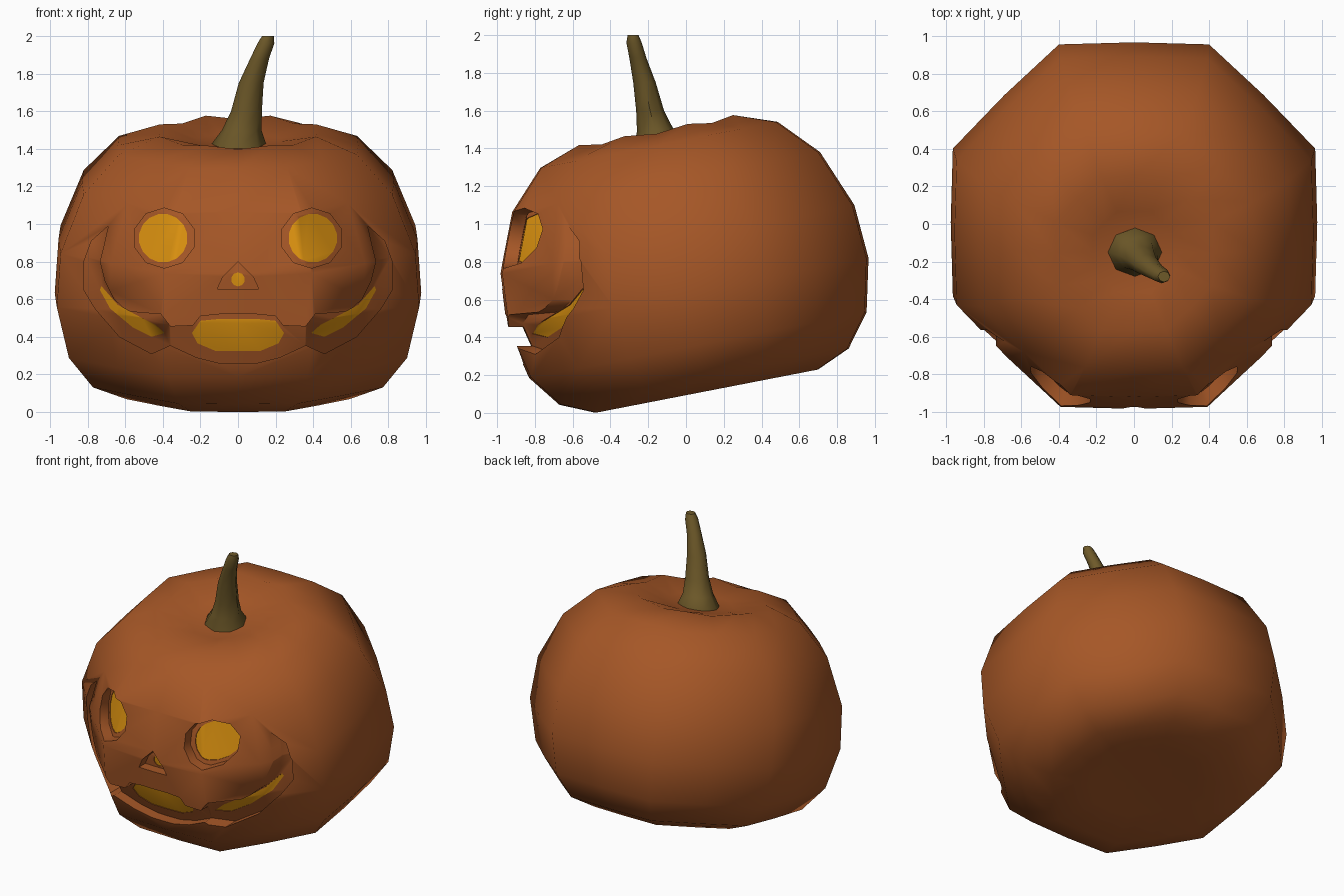
import bpy, bmesh, math
from mathutils import Matrix, Vector

if "Cube" in bpy.data.objects:
    bpy.data.objects.remove(bpy.data.objects["Cube"])


def material(name, rgb):
    m = bpy.data.materials.new(name)
    m.diffuse_color = (*rgb, 1)
    m.use_nodes = True
    m.node_tree.nodes["Principled BSDF"].inputs["Base Color"].default_value = m.diffuse_color
    return m


ORANGE = material("pumpkin orange", (0.38, 0.095, 0.02))
GLOW = material("glow yellow", (0.72, 0.29, 0.005))
STEM = material("stem olive", (0.155, 0.10, 0.022))
TILT = Matrix.Rotation(math.radians(11), 4, 'X')
# pumpkin profile (radius, height) from underside to stem dip
PROFILE = [(0.33, 0.10), (0.60, 0.092), (0.78, 0.17), (0.91, 0.34), (0.975, 0.62),
           (0.955, 0.91), (0.83, 1.22), (0.64, 1.42), (0.42, 1.48), (0.22, 1.44)]


def make_object(name, bm, mats):
    bmesh.ops.recalc_face_normals(bm, faces=bm.faces)
    me = bpy.data.meshes.new(name)
    bm.to_mesh(me)
    bm.free()
    for m in mats:
        me.materials.append(m)
    ob = bpy.data.objects.new(name, me)
    bpy.context.collection.objects.link(ob)
    return ob


def skin(bm, rings):
    for a, b in zip(rings, rings[1:]):
        n = len(a)
        for i in range(n):
            bm.faces.new((a[i], a[(i + 1) % n], b[(i + 1) % n], b[i]))


def pumpkin(name, k=1.0, index=0):
    """Eight-lobed tilted pumpkin, scaled by k about its middle."""
    bm = bmesh.new()

    def vert(x, y, z):
        return bm.verts.new(TILT @ Vector((x * k, y * k + 0.13, 0.75 + (z - 0.75) * k)))
    rings = []
    for r, z in PROFILE:
        ring = []
        for i in range(16):
            a = i * math.pi / 8
            rr = r * (1.07 if i % 2 else 1.0)
            lift = 0.02 if i % 2 and z > 1.45 else 0
            ring.append(vert(rr * math.cos(a), rr * math.sin(a), z + lift))
        rings.append(ring)
    # octagon corners sit on odd steps of a 16-step circle
    skin(bm, rings)
    for ring, z in ((rings[0], 0.12), (rings[-1], 1.41)):
        c = vert(0, 0, z)
        for i in range(16):
            bm.faces.new((ring[i], ring[(i + 1) % 16], c))
    for f in bm.faces:
        f.material_index = index
    return make_object(name, bm, (ORANGE, GLOW))


def prisms(name, outlines):
    """Bars along y from x,z outlines."""
    bm = bmesh.new()
    for pts in outlines:
        rings = [[bm.verts.new((x, y, z)) for x, z in pts] for y in (-1.3, -0.28)]
        skin(bm, rings)
        bm.faces.new(rings[0])
        bm.faces.new(rings[1])
    return make_object(name, bm, (ORANGE, GLOW))


def subtract(ob, cutter):
    m = ob.modifiers.new("cut", 'BOOLEAN')
    m.operation = 'DIFFERENCE'
    m.solver = 'EXACT'
    m.object = cutter
    bpy.context.view_layer.objects.active = ob
    bpy.ops.object.modifier_apply(modifier=m.name)
    bpy.data.objects.remove(cutter)


def flip(pts):
    return [(-x, z) for x, z in reversed(pts)]


def circle(cx, cz, r, n, rz=None):
    return [(cx + r * math.cos(2 * math.pi * (i + 0.5) / n),
             cz + (rz or r) * math.sin(2 * math.pi * (i + 0.5) / n)) for i in range(n)]


# carved openings
eye = circle(0.392, 0.925, 0.165, 10, 0.16)
nose = [(-0.11, 0.655), (0.11, 0.655), (0.08, 0.72), (0, 0.80), (-0.08, 0.72)]
half = [(0.10, 0.52), (0.20, 0.51), (0.24, 0.46), (0.36, 0.455), (0.41, 0.52), (0.59, 0.535),
        (0.66, 0.60), (0.71, 0.70), (0.735, 0.80), (0.715, 0.88), (0.69, 0.99), (0.78, 0.91),
        (0.82, 0.80), (0.82, 0.65), (0.76, 0.55), (0.63, 0.40), (0.46, 0.31), (0.36, 0.355),
        (0.22, 0.29), (0.09, 0.258)]
mouth = half + flip(half)
# glowing patches at the back of the openings
eye_glow = circle(0.398, 0.925, 0.13, 16)
nose_glow = circle(0, 0.705, 0.037, 10)
mid_half = [(0.10, 0.495), (0.20, 0.485), (0.245, 0.42), (0.215, 0.365), (0.12, 0.325)]
mid_glow = mid_half + flip(mid_half)
side_glow = [(0.39, 0.42), (0.46, 0.40), (0.56, 0.45), (0.68, 0.55), (0.735, 0.65),
             (0.727, 0.67), (0.64, 0.57), (0.52, 0.505), (0.44, 0.465)]

body = pumpkin("pumpkin_body")
holes = prisms("hole_cutter", [eye, flip(eye), nose, mouth])
subtract(holes, pumpkin("hole_core", 0.925))
subtract(body, holes)
glows = prisms("glow_cutter", [eye_glow, flip(eye_glow), nose_glow, mid_glow,
                               side_glow, flip(side_glow)])
subtract(glows, pumpkin("glow_core", 0.92, 1))
subtract(body, glows)

# stem: bent, tapered eight-sided tube (x, y, z, radius, ring slope)
bm = bmesh.new()
rings = []
for x, y, z, r, slope in [(0.005, -0.15, 1.39, 0.145, 0.19), (0.005, -0.15, 1.43, 0.143, 0.19),
                          (0.02, -0.165, 1.50, 0.105, 0.1), (0.045, -0.19, 1.60, 0.082, 0),
                          (0.07, -0.22, 1.75, 0.066, 0), (0.115, -0.255, 1.88, 0.05, 0),
                          (0.148, -0.275, 1.96, 0.045, 0), (0.16, -0.28, 2.0, 0.032, 0)]:
    rings.append([bm.verts.new((x + r * math.cos(a), y + 0.9 * r * math.sin(a),
                                z + slope * r * math.sin(a)))
                  for a in [i * math.pi / 4 for i in range(8)]])
skin(bm, rings)
bm.faces.new(rings[0])
bm.faces.new(rings[-1])
stem = make_object("stem", bm, (STEM,))

# smooth skin, sharp carved edges
for ob, angle in ((body, 50), (stem, 50)):
    bpy.ops.object.select_all(action='DESELECT')
    ob.select_set(True)
    bpy.context.view_layer.objects.active = ob
    bpy.ops.object.shade_smooth_by_angle(angle=math.radians(angle))
